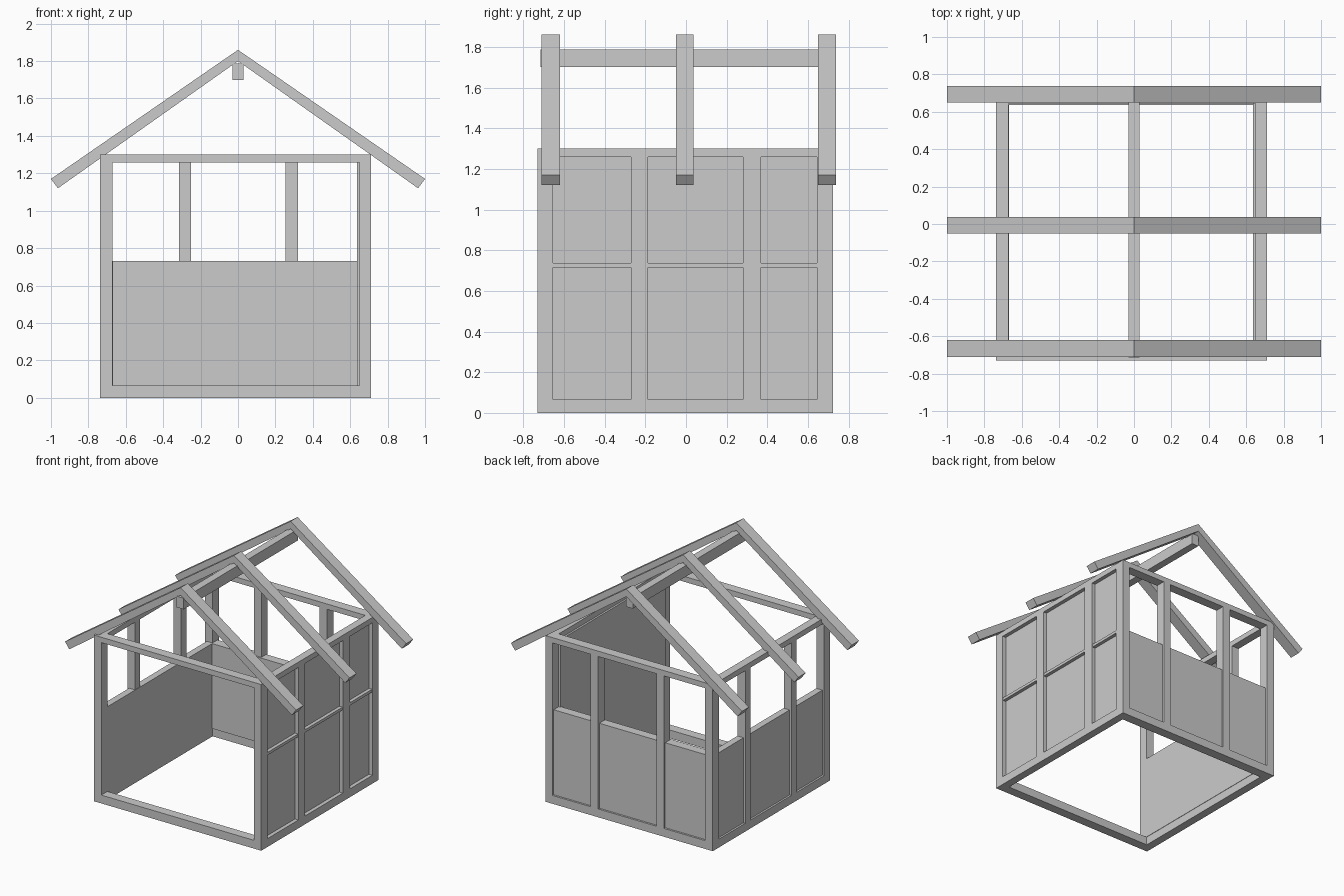
import bpy

if "Cube" in bpy.data.objects:
    bpy.data.objects.remove(bpy.data.objects["Cube"])


def mesh(name, verts, faces):
    me = bpy.data.meshes.new(name)
    me.from_pydata(verts, [], faces)
    ob = bpy.data.objects.new(name, me)
    bpy.context.collection.objects.link(ob)
    return ob


def box(name, x, y, z):
    v = [(a, b, c) for a in x for b in y for c in z]
    f = [(0, 1, 3, 2), (4, 6, 7, 5), (0, 4, 5, 1), (2, 3, 7, 6), (0, 2, 6, 4), (1, 5, 7, 3)]
    return mesh(name, v, f)


# Overall frame limits: outer and inner faces of the walls
XL, XLI, XRI, XR = -0.737, -0.672, 0.65, 0.712
YF, YFI, YBI, YB = -0.73, -0.655, 0.645, 0.722
BOT, SILL, PLATE, TOP = 0.065, 0.73, 1.258, 1.30

# Corner posts
for sx, xs in (("left", (XL, XLI)), ("right", (XRI, XR))):
    for sy, ys in (("front", (YF, YFI)), ("back", (YBI, YB))):
        box(f"{sy}_{sx}_corner_post", xs, ys, (0, TOP))

# Ground beams and top plates, fitted between the corner posts
for label, zs in (("ground_beam", (0, BOT)), ("top_plate", (PLATE, TOP))):
    box("front_" + label, (XLI, XRI), (YF, YFI), zs)
    box("back_" + label, (XLI, XRI), (YBI, YB), zs)
    box("left_" + label, (XL, XLI), (YFI, YBI), zs)
    box("right_" + label, (XRI, XR), (YFI, YBI), zs)

# Intermediate studs
for i, (a, b) in enumerate(((-0.315, -0.25), (0.255, 0.32))):
    box(f"back_stud_{i}", (a, b), (YBI, YB), (BOT, PLATE))
    box(f"left_stud_{i}", (XL, XLI), (a, b), (BOT, PLATE))
for i, (a, b) in enumerate(((-0.27, -0.188), (0.28, 0.368))):
    box(f"right_stud_{i}", (XRI, XR), (a, b), (BOT, PLATE))

# Half-height panels at back and left, full-height panel and rail at right
box("back_panel", (XLI, XRI), (0.635, YB - 0.015), (BOT, SILL))
box("left_panel", (XL + 0.015, XLI + 0.003), (YFI, YBI), (BOT, SILL))
box("right_panel", (0.635, XR - 0.03), (YFI, YBI), (BOT, PLATE))
box("right_middle_rail", (0.66, XR - 0.003), (YFI, YBI), (0.715, 0.737))

# Ridge beam
box("ridge_beam", (-0.03, 0.03), (-0.715, 0.70), (1.70, 1.787))

# Rafter pairs: half profile extruded in y, mirrored across the ridge
half = [(0, 1.86), (1.0, 1.17), (0.963, 1.12), (0, 1.80)]
for i, (y0, y1) in enumerate(((-0.71, -0.62), (-0.05, 0.037), (0.65, 0.737))):
    for side, s in (("left", -1), ("right", 1)):
        v = [(s * x, y, z) for y in (y0, y1) for x, z in half]
        f = [(0, 3, 2, 1), (4, 5, 6, 7)] + [(k, (k + 1) % 4, (k + 1) % 4 + 4, k + 4) for k in range(4)]
        if s > 0:
            f = [tuple(reversed(q)) for q in f]
        mesh(f"{side}_rafter_{i}", v, f)
